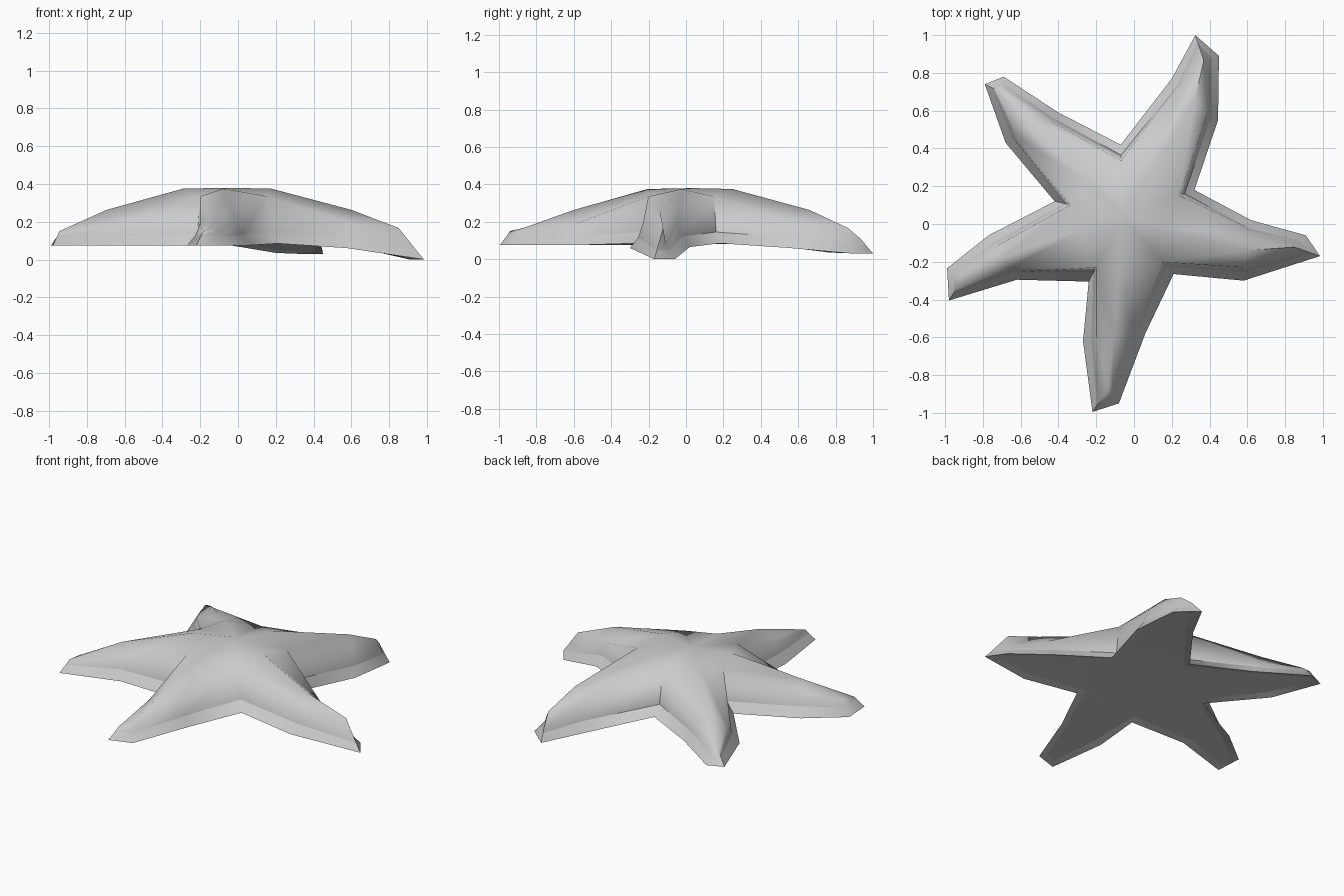
import bpy, bmesh
from mathutils import Vector

if "Cube" in bpy.data.objects:
    bpy.data.objects.remove(bpy.data.objects["Cube"])

# Notches between arms, counterclockwise, starting before the right arm (x, y, rim height)
NOTCH = [(0.21, -0.265, 0.085), (0.32, 0.18, 0.085), (-0.07, 0.42, 0.08),
         (-0.42, 0.12, 0.08), (-0.24, -0.305, 0.075)]
# Each arm: near mid, near tip, far tip, far mid rim points
ARMS = [
    ((0.58, -0.30, 0.06), (0.985, -0.17, 0.0), (0.91, -0.06, 0.0), (0.62, 0.02, 0.065)),
    ((0.445, 0.55, 0.06), (0.45, 0.89, 0.03), (0.325, 1.0, 0.03), (0.20, 0.77, 0.035)),
    ((-0.40, 0.59, 0.08), (-0.69, 0.78, 0.075), (-0.79, 0.74, 0.075), (-0.68, 0.43, 0.08)),
    ((-0.77, -0.06, 0.075), (-0.99, -0.235, 0.075), (-0.98, -0.405, 0.075), (-0.62, -0.295, 0.075)),
    ((-0.27, -0.62, 0.075), (-0.22, -0.995, 0.075), (-0.08, -0.95, 0.075), (0.06, -0.58, 0.075)),
]
CENTRE = Vector((-0.06, 0.04))

bm = bmesh.new()
lip = []  # faces of the inward-facing lip


def vert(p, z):
    return bm.verts.new((p[0], p[1], z))


def toward(p, q, d):
    """Move p by distance d toward q in plan."""
    p, q = Vector(p[:2]), Vector(q[:2])
    return p + (q - p).normalized() * d


def strip(a, b):
    """Quads between two rows of points."""
    return [bm.faces.new((a[k], a[k + 1], b[k + 1], b[k])) for k in range(len(a) - 1)]


# Body centre and the notch points
top_c = vert(CENTRE, 0.38)
bot_c = vert(CENTRE, 0.095)
n_rim = [vert(p, p[2]) for p in NOTCH]
n_in = [vert(toward(p, CENTRE, 0.055), p[2] + 0.06) for p in NOTCH]
n_top = [vert(toward(p, CENTRE, 0.085), 0.335) for p in NOTCH]
n_bot = [vert(toward(p, CENTRE, 0.05), p[2] + 0.012) for p in NOTCH]

for i, arm in enumerate(ARMS):
    j = (i + 1) % 5
    m0, t0, t1, m1 = arm
    mid = (Vector(m0[:2]) + Vector(m1[:2])) / 2
    tip = (Vector(t0[:2]) + Vector(t1[:2])) / 2
    neck = tip + (mid - tip) * 0.28
    goal = (mid, neck, neck, mid)

    def row(insets, heights):
        return [vert(toward(p, g, d), p[2] + h) for p, g, d, h in zip(arm, goal, insets, heights)]

    rim = row((0, 0, 0, 0), (0, 0, 0, 0))
    inner = row((0.045, 0.04, 0.04, 0.045), (0.055, 0.045, 0.045, 0.055))
    under = row((0.045, 0.05, 0.05, 0.045), (0.012,) * 4)
    # Shoulders and ridge
    sm0, sm1 = (vert(toward(p, mid, 0.07), 0.19) for p in (m0, m1))
    st0, st1 = (vert(toward(p, neck, 0.065), t0[2] + 0.075) for p in (t0, t1))
    base = vert(toward(CENTRE, mid, 0.245), 0.375)
    ridge = vert(mid, 0.263)
    crest = vert(neck, 0.167)

    rims = [n_rim[i], *rim, n_rim[j]]
    inners = [n_in[i], *inner, n_in[j]]
    unders = [n_bot[i], *under, n_bot[j]]
    # Lip around the arm, and the ring beneath it
    lip += strip(rims, inners) + strip(unders, rims)
    # Side walls
    strip(inners, [n_top[i], sm0, st0, st1, sm1, n_top[j]])
    # Rounded top and flat underside
    for f in ((n_top[i], sm0, ridge, base), (sm0, st0, crest, ridge), (st0, st1, crest),
              (st1, sm1, ridge, crest), (sm1, n_top[j], base, ridge),
              (top_c, n_top[i], base), (top_c, base, n_top[j]),
              (under[0], under[3], under[2], under[1]),
              (n_bot[i], n_bot[j], under[3], under[0]), (bot_c, n_bot[j], n_bot[i])):
        bm.faces.new(f)

# The lip faces inward, everything else outward
bmesh.ops.recalc_face_normals(bm, faces=bm.faces)
bmesh.ops.reverse_faces(bm, faces=lip)
mesh = bpy.data.meshes.new("starfish_body")
bm.to_mesh(mesh)
bm.free()
body = bpy.data.objects.new("starfish_body", mesh)
bpy.context.collection.objects.link(body)

grey = bpy.data.materials.new("light_grey")
grey.diffuse_color = (0.6, 0.6, 0.6, 1)
grey.use_nodes = True
grey.node_tree.nodes["Principled BSDF"].inputs["Base Color"].default_value = grey.diffuse_color
mesh.materials.append(grey)

bpy.context.view_layer.objects.active = body
body.select_set(True)
bpy.ops.object.shade_smooth_by_angle(angle=1.2)
